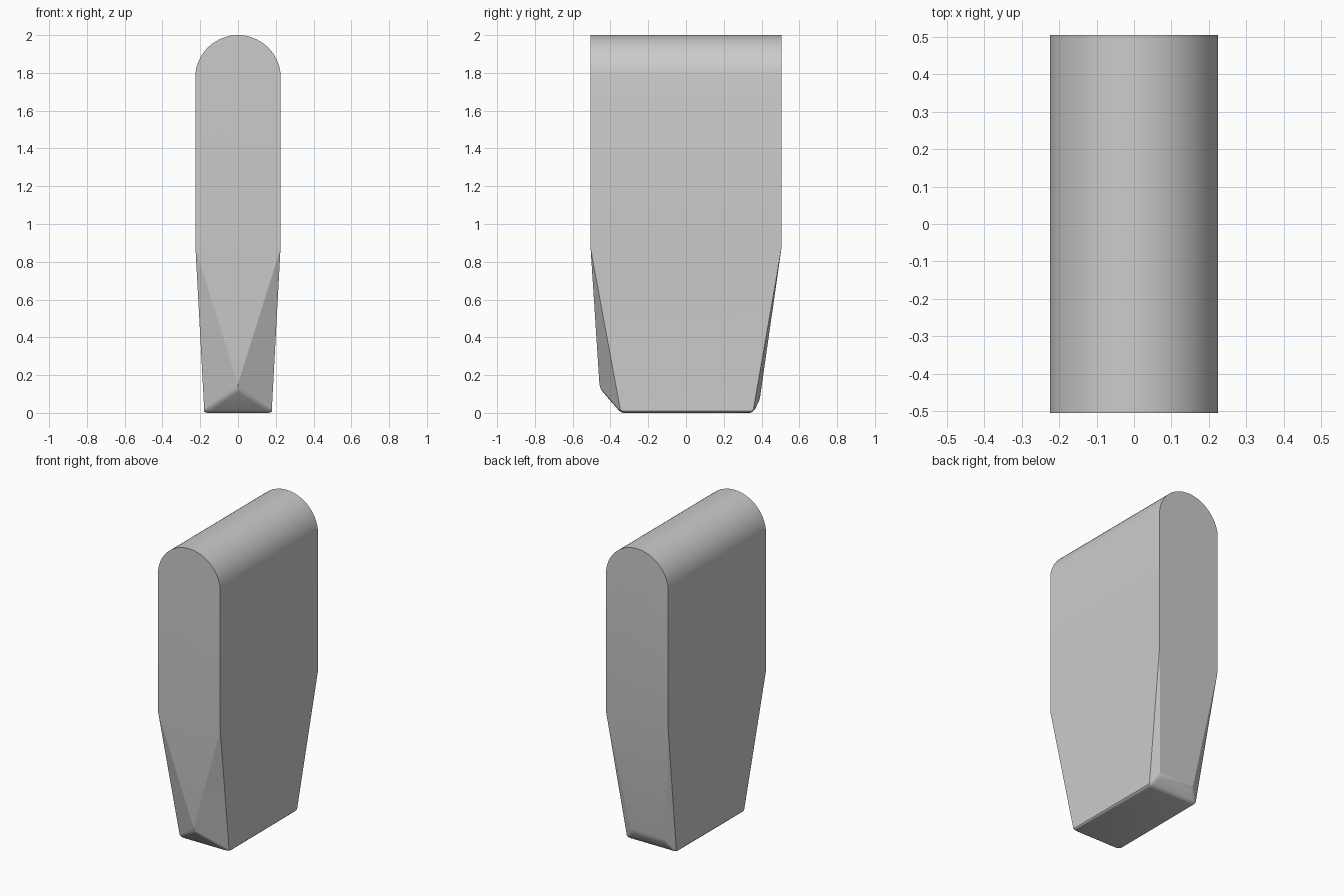
import bpy, bmesh, math

old = bpy.data.objects.get("Cube")
if old:
    bpy.data.objects.remove(old, do_unlink=True)

HALF_W, HALF_D = 0.225, 0.505
SHOULDER, SPRING, TOP = 0.87, 1.8, 2.0

# Plain grey material
grey = bpy.data.materials.new("plain_grey")
grey.use_nodes = True
colour = (0.6, 0.6, 0.6, 1)
grey.diffuse_color = colour
grey.node_tree.nodes["Principled BSDF"].inputs["Base Color"].default_value = colour

# Rounded top: circular arc through the spring line and the crown
rise = TOP - SPRING
radius = (HALF_W ** 2 + rise ** 2) / (2 * rise)
sweep = math.asin(HALF_W / radius)
if rise < radius and HALF_W > radius:
    sweep = math.pi - sweep
STEPS = 32
points = []
for y in (-HALF_D, HALF_D):
    for i in range(STEPS + 1):
        a = sweep * (2 * i / STEPS - 1)
        points.append((radius * math.sin(a), y, TOP - radius + radius * math.cos(a)))

# Shoulders, tapered foot and blunt back edge, mirrored left to right
for s in (-1, 1):
    points += [(s * HALF_W, -HALF_D, SHOULDER), (s * HALF_W, HALF_D, SHOULDER),
               (s * 0.178, -0.345, 0), (s * 0.178, 0.355, 0),
               (s * 0.12, 0.393, 0.075)]
# Pointed front ridge
points.append((0, -0.457, 0.13))

bm = bmesh.new()
for p in points:
    bm.verts.new(p)
bmesh.ops.convex_hull(bm, input=bm.verts[:])
bmesh.ops.dissolve_limit(bm, angle_limit=math.radians(0.5),
                         verts=bm.verts[:], edges=bm.edges[:])

# Soften the edges of the foot
foot_edges = [e for e in bm.edges
              if max(v.co.z for v in e.verts) < 0.2 and e.calc_face_angle(0) > 0.2]
bmesh.ops.bevel(bm, geom=foot_edges, offset=0.018, segments=3, profile=0.5,
                affect='EDGES', clamp_overlap=True)
bmesh.ops.recalc_face_normals(bm, faces=bm.faces[:])

mesh = bpy.data.meshes.new("tapered_block")
bm.to_mesh(mesh)
bm.free()
mesh.materials.append(grey)
block = bpy.data.objects.new("tapered_block", mesh)
bpy.context.collection.objects.link(block)
bpy.context.view_layer.objects.active = block
block.select_set(True)
bpy.ops.object.shade_smooth_by_angle(angle=math.radians(20))
